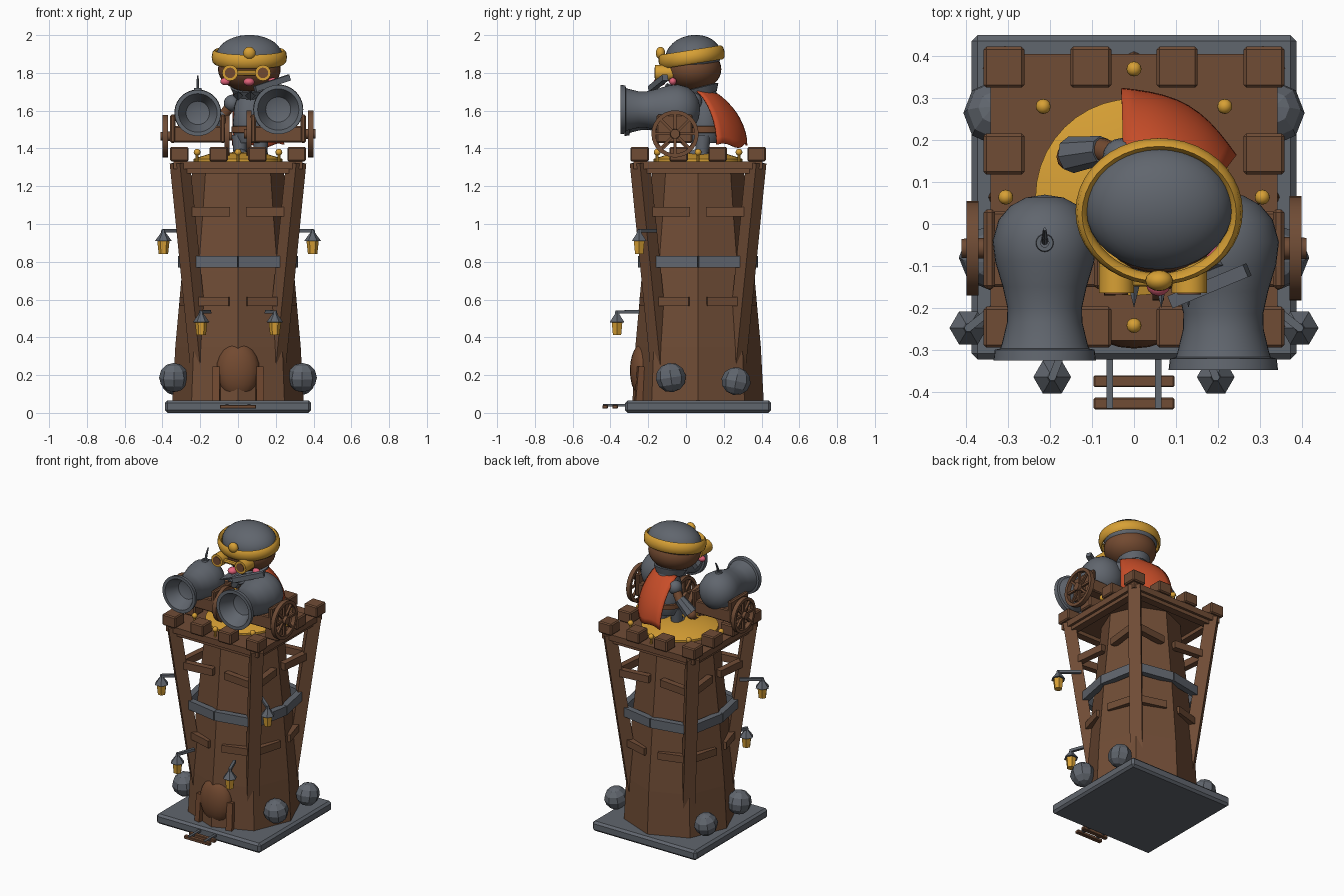
import bpy, bmesh
from math import sin, cos, pi, radians
from mathutils import Matrix, Vector

cube = bpy.data.objects.get("Cube")
if cube:
    bpy.data.objects.remove(cube, do_unlink=True)

CY = 0.064  # tower centre in y


def material(name, rgb):
    m = bpy.data.materials.new(name)
    m.use_nodes = True
    m.diffuse_color = (*rgb, 1)
    m.node_tree.nodes["Principled BSDF"].inputs["Base Color"].default_value = (*rgb, 1)
    return m


WOOD = material("wood brown", (0.16, 0.072, 0.036))
SKIN = material("warm brown", (0.17, 0.068, 0.03))
STEEL = material("steel grey", (0.118, 0.132, 0.155))
GOLD = material("gold", (0.68, 0.35, 0.035))
RED = material("cape red", (0.58, 0.075, 0.022))
PINK = material("pink", (0.75, 0.12, 0.19))


def finish(name, bm, mat, smooth=False):
    bmesh.ops.remove_doubles(bm, verts=bm.verts, dist=1e-5)
    bmesh.ops.recalc_face_normals(bm, faces=bm.faces)
    me = bpy.data.meshes.new(name)
    bm.to_mesh(me)
    bm.free()
    me.materials.append(mat)
    ob = bpy.data.objects.new(name, me)
    bpy.context.collection.objects.link(ob)
    if smooth:
        for o in bpy.context.selected_objects:
            o.select_set(False)
        ob.select_set(True)
        bpy.context.view_layer.objects.active = ob
        bpy.ops.object.shade_smooth_by_angle(angle=radians(40))
    return ob


def bevel(ob, width):
    mod = ob.modifiers.new("edge", "BEVEL")
    mod.width, mod.segments = width, 1
    return ob


def box(name, centre, size, mat, edge=0.0):
    bm = bmesh.new()
    bmesh.ops.create_cube(bm, size=1, matrix=Matrix.Translation(centre) @ Matrix.Diagonal((*size, 1)))
    ob = finish(name, bm, mat)
    return bevel(ob, edge) if edge else ob


def beam(name, a, b, width, depth, mat, up="Y"):
    a, b = Vector(a), Vector(b)
    rot = (b - a).to_track_quat("Z", up).to_matrix().to_4x4()
    bm = bmesh.new()
    bmesh.ops.create_cube(bm, size=1, matrix=Matrix.Translation((a + b) / 2) @ rot
                          @ Matrix.Diagonal((width, depth, (b - a).length, 1)))
    return finish(name, bm, mat)


def rod(name, a, b, r1, r2, mat, sides=12):
    a, b = Vector(a), Vector(b)
    rot = (b - a).to_track_quat("Z", "Y").to_matrix().to_4x4()
    bm = bmesh.new()
    bmesh.ops.create_cone(bm, cap_ends=True, segments=sides, radius1=r1, radius2=r2,
                          depth=(b - a).length, matrix=Matrix.Translation((a + b) / 2) @ rot)
    return finish(name, bm, mat, sides > 8)


def lathe(name, profile, mat, matrix, sides=32, smooth=True, closed=False):
    bm = bmesh.new()
    rings = [[bm.verts.new((r * cos(2 * pi * i / sides), r * sin(2 * pi * i / sides), z))
              for i in range(sides)] for r, z in profile]
    pairs = list(zip(rings, rings[1:])) + ([(rings[-1], rings[0])] if closed else [])
    for lo, hi in pairs:
        for i in range(sides):
            j = (i + 1) % sides
            bm.faces.new((lo[i], lo[j], hi[j], hi[i]))
    bm.transform(matrix)
    return finish(name, bm, mat, smooth)


def ball(name, centre, radii, mat, seg=28, rings=16, tilt=0.0, smooth=True):
    bm = bmesh.new()
    bmesh.ops.create_uvsphere(bm, u_segments=seg, v_segments=rings, radius=1,
                              matrix=Matrix.Translation(centre) @ Matrix.Rotation(tilt, 4, "X")
                              @ Matrix.Diagonal((*radii, 1)))
    return finish(name, bm, mat, smooth)


def at(x, y, z):
    return Matrix.Translation((x, y, z))


# Foundation and octagonal tower
box("foundation", (0, CY, 0.033), (0.774, 0.774, 0.066), STEEL, 0.014)
lathe("tower_body", [(0, 0.05), (0.348, 0.05), (0.332, 0.35), (0.296, 0.75), (0.264, 1.05),
                     (0.24, 1.31), (0, 1.31)], WOOD, at(0, CY, 0), 8, False)

# Leaning corner posts, platform and rails
box("platform", (0, CY, 1.312), (0.684, 0.684, 0.04), WOOD)
for sx in (-1, 1):
    for sy in (-1, 1):
        beam("corner_post", (sx * 0.2, CY + sy * 0.2, 0.25), (sx * 0.308, CY + sy * 0.308, 1.325),
             0.076, 0.076, WOOD)
for k in range(4):
    turn = at(0, CY, 0) @ Matrix.Rotation(k * pi / 2, 4, "Z")
    beam("platform_rail", turn @ Vector((-0.28, -0.3, 1.293)), turn @ Vector((0.28, -0.3, 1.293)),
         0.05, 0.05, WOOD)
    # Braces running from each post to the middle of the side
    for s in (-1, 1):
        for z, corner, mid, end, h, mat in ((0.59, 0.235, 0.29, 0.045, 0.048, WOOD),
                                            (0.8, 0.25, 0.298, 0.0, 0.06, STEEL),
                                            (1.065, 0.28, 0.255, 0.045, 0.048, WOOD)):
            beam("side_brace", turn @ Vector((s * corner, -corner, z)),
                 turn @ Vector((s * end, -mid, z)), 0.04, h, mat, "Y").name = "side_brace"

# Battlements around the platform edge
steps = (-0.31, -0.103, 0.103, 0.31)
for x in steps:
    for y in steps:
        if abs(x) > 0.2 or abs(y) > 0.2:
            box("battlement", (x, CY + y, 1.37), (0.098, 0.098, 0.076), WOOD, 0.007)

# Round straw mat and studs
lathe("straw_mat", [(0, 1.33), (0.235, 1.33), (0.235, 1.345), (0.15, 1.372), (0, 1.382)], GOLD,
      at(0, CY, 0), 40)
for k in range(8):
    a = k * pi / 4
    ball("gold_stud", (0.306 * cos(a), CY + 0.306 * sin(a), 1.38), (0.018, 0.018, 0.018), GOLD, 12, 8)
    rod("stud_pin", (0.306 * cos(a), CY + 0.306 * sin(a), 1.33),
        (0.306 * cos(a), CY + 0.306 * sin(a), 1.38), 0.008, 0.008, GOLD, 8)

# Boulders at the foot
for sx in (-1, 1):
    ball("boulder_front", (sx * 0.34, -0.08, 0.187), (0.078, 0.08, 0.078), STEEL, 8, 6, 0.15, False)
    ball("boulder_back", (sx * 0.335, 0.265, 0.168), (0.072, 0.078, 0.074), STEEL, 8, 6, -0.2, False)

# Rounded door with side posts, and front steps
ball("door", (0, -0.225, 0.225), (0.115, 0.072, 0.148), SKIN, 20, 12)
for sx in (-1, 1):
    beam("door_post", (sx * 0.115, -0.25, 0.06), (sx * 0.112, -0.235, 0.245), 0.04, 0.04, SKIN)
    box("step_rail", (sx * 0.058, -0.37, 0.04), (0.016, 0.14, 0.014), STEEL)
for y in (-0.375, -0.428):
    box("step_board", (0, y, 0.032), (0.192, 0.028, 0.02), WOOD, 0.003)


# Hanging lanterns
def lantern(wall, x, y, z):
    here = at(x, y, z)
    lathe("lantern_glass", [(0, 0), (0.025, 0), (0.033, 0.072), (0, 0.072)], GOLD, here, 6, False)
    lathe("lantern_roof", [(0, 0.066), (0.045, 0.068), (0.014, 0.11), (0.01, 0.13), (0, 0.13)],
          STEEL, here, 6, False)
    beam("lantern_arm", wall, (x, y, z + 0.122), 0.018, 0.018, STEEL)


for sx in (-1, 1):
    lantern((sx * 0.15, -0.25, 0.535), sx * 0.195, -0.365, 0.412)
    lantern((sx * 0.285, -0.16, 0.965), sx * 0.395, -0.248, 0.842)


# Wheels with eight spokes
def wheel(x, y, z, r, out):
    turn = at(x, y, z) @ Matrix.Rotation(pi / 2, 4, "Y")
    lathe("wheel_rim", [(r, -0.014), (r, 0.014), (r * 0.83, 0.014), (r * 0.83, -0.014)], WOOD,
          turn, 28, True, True)
    for k in range(4):
        d = Vector((0, cos(k * pi / 4), sin(k * pi / 4))) * r * 0.9
        c = Vector((x, y, z))
        beam("wheel_spokes", c - d, c + d, 0.014, 0.014, WOOD)
    rod("wheel_hub", (x - out * 0.03, y, z), (x + out * 0.026, y, z), r * 0.22, r * 0.2, WOOD)


# Wide-mouthed mortars on wheeled carriages
BARREL = [(0, 0.07), (0.045, 0.063), (0.082, 0.043), (0.11, 0.01), (0.124, -0.04), (0.118, -0.09),
          (0.1, -0.15), (0.089, -0.2), (0.09, -0.235), (0.102, -0.285), (0.106, -0.297),
          (0.119, -0.3), (0.122, -0.325), (0.102, -0.325), (0.09, -0.3), (0.062, -0.24), (0, -0.22)]
for sx, z, k, r in ((-1, 1.588, 1.0, 0.113), (1, 1.606, 1.07, 0.125)):
    x = sx * 0.213
    lathe("mortar_barrel", [(a * k, b * k) for a, b in BARREL], STEEL,
          at(x, 0, z) @ Matrix.Rotation(-pi / 2, 4, "X"), 40)
    box("carriage_bed", (x, -0.06, 1.475), (0.26, 0.18, 0.085), WOOD, 0.006)
    for s in (-1, 1):
        # Cheek boards step down towards the front
        box("carriage_cheek", (x + s * 0.132, -0.06, 1.505), (0.028, 0.19, 0.15), WOOD, 0.008)
        edge = 0.172 if s == sx else 0.155
        wheel(x + s * edge, -0.058, 1.352 + r, r, s)
    rod("axle", (x - 0.17, -0.058, 1.352 + r), (x + 0.17, -0.058, 1.352 + r), 0.016, 0.016, WOOD)

# Fuse on the right mortar
lathe("fuse_seat", [(0.022, 0), (0.02, 0.014), (0.01, 0.014), (0.01, 0)], STEEL,
      at(-0.213, -0.045, 1.705), 16, True, True)
rod("fuse", (-0.213, -0.045, 1.7), (-0.213, -0.03, 1.75), 0.008, 0.007, STEEL, 8)
rod("fuse_tip", (-0.213, -0.03, 1.748), (-0.213, -0.012, 1.785), 0.007, 0.004, STEEL, 8)

# Gunner: legs, armoured torso, belt and collar
for x in (0.01, 0.12):
    rod("leg", (x, 0.085, 1.37), (x, 0.09, 1.47), 0.034, 0.042, STEEL)
    ball("boot", (x, 0.07, 1.365), (0.042, 0.055, 0.034), STEEL, 14, 8)
lathe("torso", [(0, 1.43), (0.07, 1.43), (0.09, 1.48), (0.092, 1.54), (0.085, 1.62), (0.06, 1.7),
                (0, 1.72)], STEEL, at(0.065, 0.1, 0), 24)
lathe("belt", [(0.088, 1.48), (0.1, 1.485), (0.1, 1.515), (0.088, 1.52)], SKIN,
      at(0.065, 0.1, 0), 24, True, True)
lathe("collar", [(0.085, -0.02), (0.105, 0.022), (0.088, 0.025), (0.06, -0.015)], STEEL,
      at(0.065, 0.075, 1.7) @ Matrix.Rotation(0.25, 4, "X"), 24, True, True)

# Arms and spyglass
ball("shoulder", (-0.03, 0.16, 1.64), (0.045, 0.045, 0.045), STEEL, 16, 10)
rod("upper_arm", (-0.03, 0.16, 1.64), (-0.085, 0.18, 1.565), 0.028, 0.028, SKIN)
rod("gauntlet", (-0.075, 0.176, 1.58), (-0.15, 0.165, 1.5), 0.034, 0.044, STEEL, 8)
ball("hand", (-0.155, 0.16, 1.49), (0.03, 0.032, 0.03), SKIN, 12, 8)
ball("raised_shoulder", (0.15, 0.04, 1.65), (0.045, 0.045, 0.045), STEEL, 16, 10)
rod("raised_arm", (0.15, 0.04, 1.65), (0.19, -0.11, 1.72), 0.03, 0.028, STEEL)
beam("spyglass", (0.09, -0.185, 1.715), (0.27, -0.11, 1.775), 0.032, 0.032, STEEL)
for x in (0.0, 0.065, 0.13):
    rod("collar_spike", (x, -0.09, 1.68), (x, -0.2, 1.7), 0.028, 0.0, STEEL, 4)

# Billowing cape
bm = bmesh.new()
N = 10
top_l, top_r = Vector((-0.025, 0.13)), Vector((0.165, 0.06))
low_l, low_r = Vector((-0.03, 0.325)), Vector((0.245, 0.165))
grid = []
for i in range(N + 1):
    v, row = i / N, []
    f = sin(v * pi / 2)
    for j in range(N + 1):
        u = j / N
        p = top_l.lerp(top_r, u).lerp(low_l.lerp(low_r, u), f)
        p += Vector((0.5, 0.85)) * 0.045 * sin(u * pi)
        row.append(bm.verts.new((p.x, p.y, 1.705 - 0.29 * v ** 1.3 + 0.012 * v * sin(u * 9))))
    grid.append(row)
for i in range(N):
    for j in range(N):
        bm.faces.new((grid[i][j], grid[i + 1][j], grid[i + 1][j + 1], grid[i][j + 1]))
cape = finish("cape", bm, RED, True)
cape.modifiers.new("cloth", "SOLIDIFY").thickness = 0.009

# Head, helmet dome and gold band
TILT = radians(9)
ball("head", (0.06, 0.035, 1.82), (0.166, 0.152, 0.118), SKIN, 32, 18)
ball("helmet_dome", (0.06, 0.038, 1.888), (0.176, 0.148, 0.112), STEEL, 32, 18, TILT)
section = [(1 + 0.085 * cos(k * pi / 4), 0.037 * sin(k * pi / 4)) for k in range(8)]
lathe("helmet_band", section, GOLD, at(0.06, 0.03, 1.884) @ Matrix.Rotation(TILT, 4, "X")
      @ Matrix.Diagonal((0.184, 0.163, 1, 1)), 40, True, True)
ball("band_jewel", (0.06, -0.135, 1.905), (0.033, 0.025, 0.033), GOLD, 16, 10)

# Goggles, nose and cheeks
for x in (-0.042, 0.132):
    rod("goggle", (x, -0.05, 1.8), (x, -0.165, 1.8), 0.042, 0.042, GOLD, 16)
    rod("goggle_lens", (x, -0.16, 1.8), (x, -0.168, 1.8), 0.028, 0.028, SKIN, 16)
rod("goggle_bridge", (-0.02, -0.135, 1.8), (0.11, -0.135, 1.8), 0.014, 0.014, GOLD, 8)
ball("nose", (0.058, -0.14, 1.752), (0.03, 0.032, 0.022), PINK, 14, 8)
for x in (-0.068, 0.185):
    ball("cheek", (x, -0.07, 1.755), (0.026, 0.02, 0.02), PINK, 12, 8)
